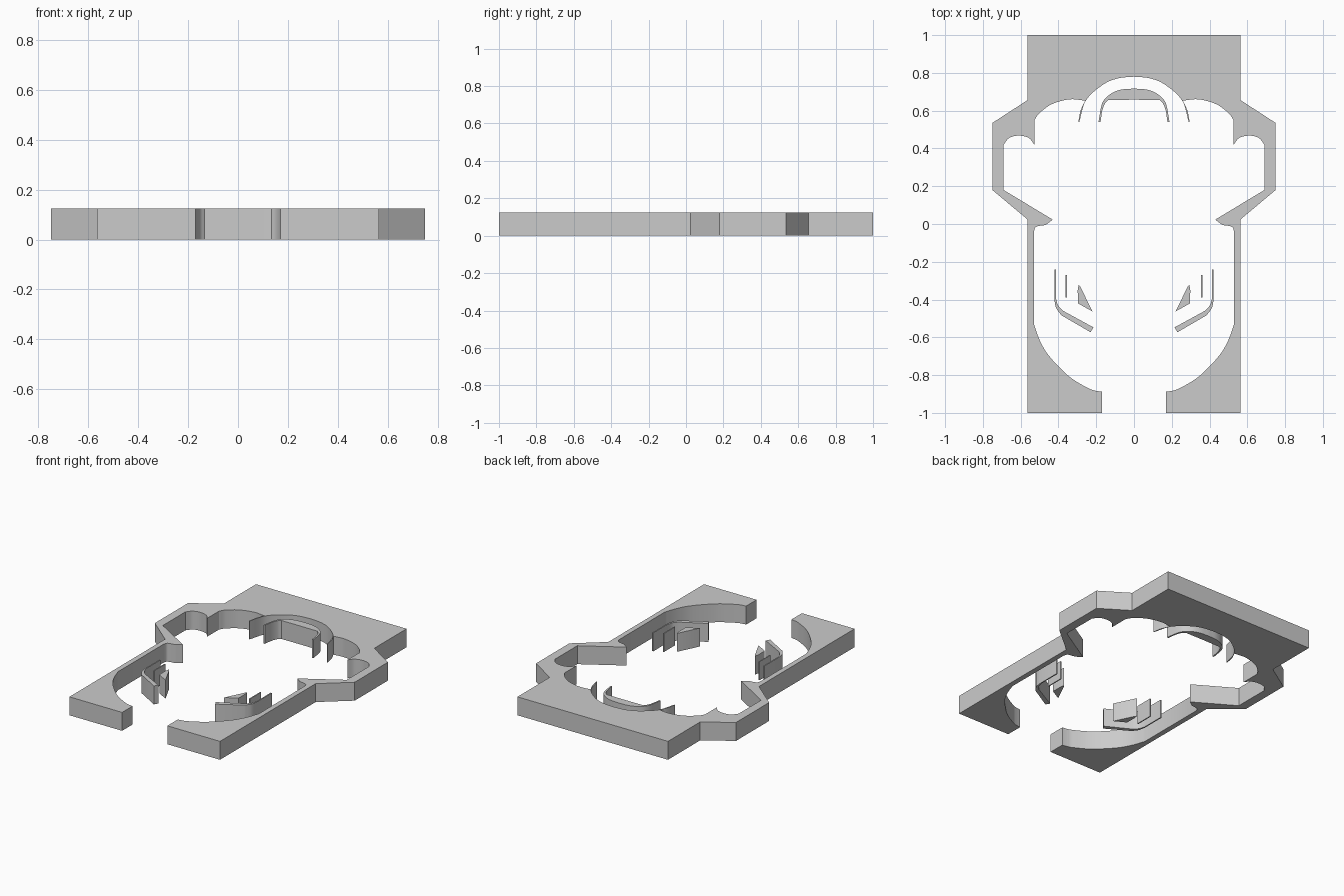
import bpy, bmesh
from mathutils import Vector

if "Cube" in bpy.data.objects:
    bpy.data.objects.remove(bpy.data.objects["Cube"])

HEIGHT = 0.125


def spline(pts, steps=6):
    """Smooth Catmull-Rom curve passing through the given points."""
    p = [Vector(q) for q in pts]
    p = [2 * p[0] - p[1]] + p + [2 * p[-1] - p[-2]]
    out = []
    for i in range(1, len(p) - 2):
        a, b, c, d = p[i - 1:i + 3]
        for s in range(steps):
            t = s / steps
            v = 0.5 * (2 * b + (c - a) * t + (2 * a - 5 * b + 4 * c - d) * t ** 2
                       + (3 * b - a - 3 * c + d) * t ** 3)
            out.append((v.x, v.y))
    return out + [tuple(pts[-1])]


def flip(outline):
    return [(-x, y) for x, y in reversed(outline)]


def symmetric(half):
    """Close a right-hand half outline with its mirror image across x = 0."""
    return half + [p for p in flip(half) if abs(p[0]) > 1e-6]


def plate(name, outline):
    """Extrude a flat outline up from the ground."""
    bm = bmesh.new()
    face = bm.faces.new([bm.verts.new((x, y, 0)) for x, y in outline])
    geom = bmesh.ops.extrude_face_region(bm, geom=[face])["geom"]
    bmesh.ops.translate(bm, vec=(0, 0, HEIGHT),
                        verts=[g for g in geom if isinstance(g, bmesh.types.BMVert)])
    bmesh.ops.recalc_face_normals(bm, faces=bm.faces)
    mesh = bpy.data.meshes.new(name)
    bm.to_mesh(mesh)
    bm.free()
    ob = bpy.data.objects.new(name, mesh)
    bpy.context.collection.objects.link(ob)
    bpy.ops.object.select_all(action='DESELECT')
    ob.select_set(True)
    bpy.context.view_layer.objects.active = ob
    bpy.ops.object.shade_smooth_by_angle(angle=0.4)
    return ob


# Outer frame: outside edge, chin opening, then inside edge back to the top arch
frame = [(0.565, 1), (0.565, 0.655), (0.75, 0.535), (0.75, 0.18),
         (0.565, 0.025), (0.565, -1), (0.17, -1), (0.17, -0.888)]
frame += spline([(0.20, -0.884), (0.24, -0.87), (0.34, -0.81), (0.445, -0.704),
                 (0.497, -0.62), (0.53, -0.53)])
frame += spline([(0.53, -0.042), (0.518, -0.015), (0.467, -0.005)], 4)
frame += [(0.43, 0.023), (0.69, 0.18)]
frame += spline([(0.69, 0.42), (0.66, 0.456), (0.61, 0.468), (0.558, 0.456), (0.527, 0.42)])
frame += spline([(0.527, 0.55), (0.50, 0.587), (0.434, 0.635), (0.34, 0.66), (0.258, 0.653)])
frame += spline([(0.262, 0.646), (0.283, 0.60), (0.295, 0.54)], 4)
frame += spline([(0.29, 0.54), (0.254, 0.655), (0.165, 0.737), (0.085, 0.771), (0, 0.78)])
# Starting on the centre line at the top edge
plate("frame", symmetric([(0, 1)] + frame))

# Small arch under the top of the frame
arch = spline([(0, 0.717), (0.07, 0.711), (0.125, 0.688), (0.168, 0.64), (0.188, 0.54)])
arch += spline([(0.177, 0.54), (0.168, 0.60), (0.152, 0.64), (0.135, 0.657)], 4)
arch += [(0, 0.658)]
plate("inner_arch", symmetric(arch))

# Loose trim pieces, one set each side
hook = [(0.422, -0.24)] + spline([(0.422, -0.40), (0.412, -0.445), (0.385, -0.483)], 4)
hook += [(0.23, -0.573), (0.215, -0.547)]
hook += spline([(0.375, -0.46), (0.402, -0.43), (0.414, -0.39)], 4) + [(0.414, -0.24)]
strip = [(0.362, -0.27), (0.362, -0.39), (0.355, -0.39), (0.355, -0.27)]
wedge = [(0.222, -0.46), (0.284, -0.332), (0.293, -0.322),
         (0.298, -0.35), (0.297, -0.42), (0.225, -0.463)]
wedge = [(0.22, -0.463)] + wedge[1:-1]
for name, outline in (("hook_trim", hook), ("thin_strip", strip), ("wedge_trim", wedge)):
    plate(name + "_right", outline)
    plate(name + "_left", flip(outline))
